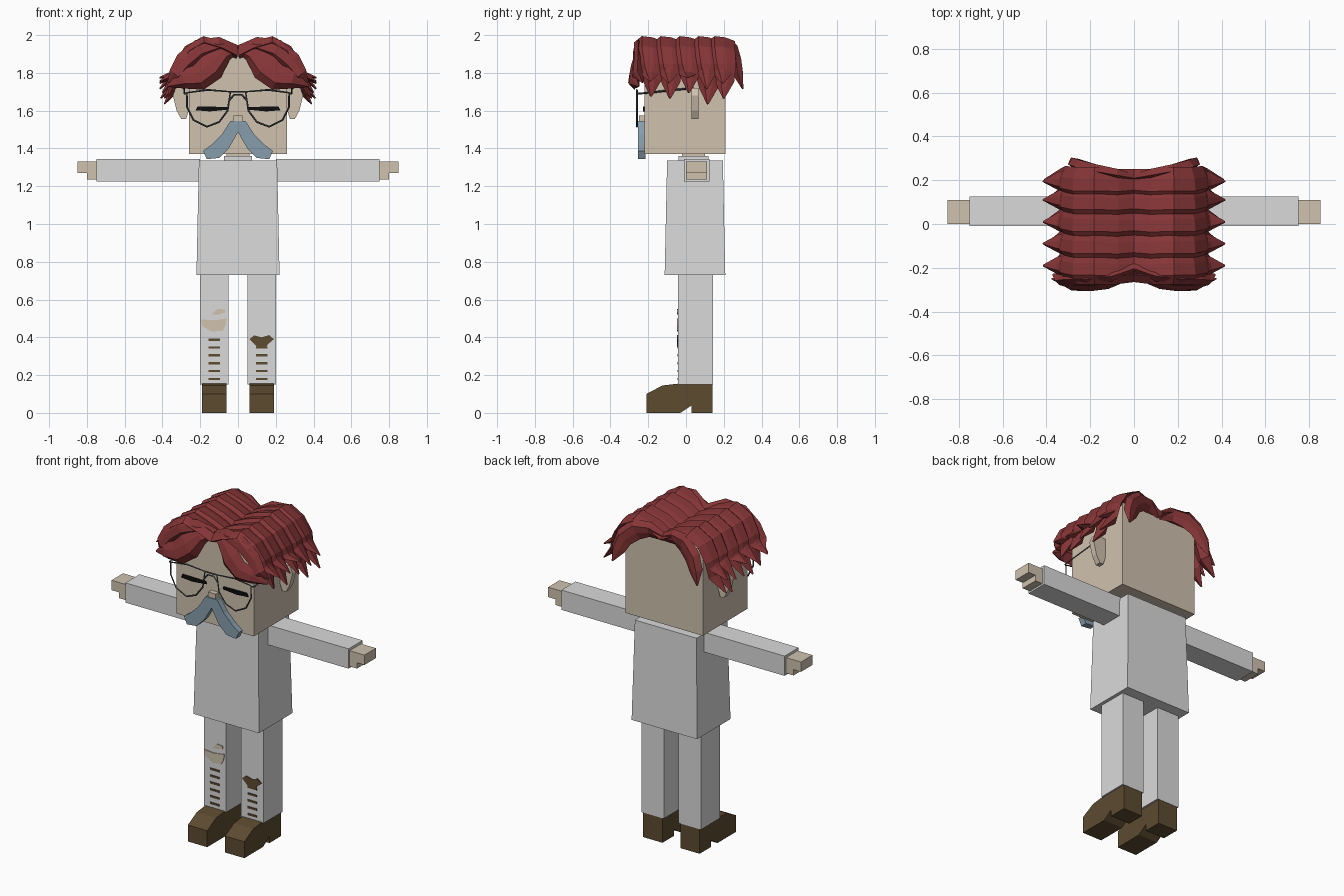
import bpy, bmesh
from mathutils import Vector

cube = bpy.data.objects.get("Cube")
if cube:
    bpy.data.objects.remove(cube, do_unlink=True)


def material(name, rgb):
    m = bpy.data.materials.new(name)
    m.use_nodes = True
    m.diffuse_color = (*rgb, 1)
    m.node_tree.nodes["Principled BSDF"].inputs["Base Color"].default_value = (*rgb, 1)
    return m


GREY = material("light grey cloth", (0.7, 0.7, 0.7))
SKIN = material("skin", (0.63, 0.54, 0.43))
HAIR = material("red hair", (0.24, 0.036, 0.038))
BROWN = material("brown leather", (0.11, 0.07, 0.03))
BLUE = material("blue grey moustache", (0.24, 0.34, 0.41))
FRAME = material("dark frame metal", (0.06, 0.07, 0.075))
BLACK = material("black", (0.004, 0.004, 0.004))


def finish(name, bm, mat):
    bmesh.ops.recalc_face_normals(bm, faces=bm.faces)
    me = bpy.data.meshes.new(name)
    bm.to_mesh(me)
    bm.free()
    me.materials.append(mat)
    ob = bpy.data.objects.new(name, me)
    bpy.context.collection.objects.link(ob)
    return ob


def loft(bm, rings):
    """Skin a list of equal closed rings and cap both ends."""
    rows = [[bm.verts.new(p) for p in ring] for ring in rings]
    n = len(rows[0])
    for a, b in zip(rows, rows[1:]):
        for i in range(n):
            j = (i + 1) % n
            bm.faces.new((a[i], a[j], b[j], b[i]))
    bm.faces.new(rows[0][::-1])
    bm.faces.new(rows[-1])


def prism(name, mat, pts, lo, hi, axis="y", side=1):
    """Extrude an outline; axis y takes (x, z) points, axis x takes (y, z)."""
    bm = bmesh.new()
    if axis == "y":
        rings = [[(side * x, d, z) for x, z in pts] for d in (lo, hi)]
    else:
        rings = [[(side * d, y, z) for y, z in pts] for d in (lo, hi)]
    loft(bm, rings)
    return finish(name, bm, mat)


def box(name, mat, x, y, z, side=1, flare=0.0):
    """Box from ranges; flare widens the bottom."""
    rings = []
    for h, f in ((z[0], flare), (z[1], 0)):
        rings.append([(side * a, b, h) for a, b in
                      ((x[0] - f, y[0] - f), (x[1] + f, y[0] - f),
                       (x[1] + f, y[1] + f), (x[0] - f, y[1] + f))])
    bm = bmesh.new()
    loft(bm, rings)
    return finish(name, bm, mat)


def wire(name, pts, side=1, closed=False):
    cu = bpy.data.curves.new(name, "CURVE")
    cu.dimensions = "3D"
    cu.bevel_depth = 0.005
    cu.bevel_resolution = 0
    sp = cu.splines.new("POLY")
    sp.points.add(len(pts) - 1)
    for p, (x, y, z) in zip(sp.points, pts):
        p.co = (side * x, y, z, 1)
    sp.use_cyclic_u = closed
    cu.materials.append(FRAME)
    ob = bpy.data.objects.new(name, cu)
    bpy.context.collection.objects.link(ob)


SECTION = ((-1, -0.1), (-0.45, 0.9), (0.3, 0.7), (1, 0.1), (0, -0.9))


def lock(name, pts, widths, thick, across=None, out=None, side=1):
    """Tapered hair lock along a path; give its width or outward direction."""
    pts = [Vector(p) for p in pts]
    rings = []
    for i, p in enumerate(pts):
        t = (pts[min(i + 1, len(pts) - 1)] - pts[max(i - 1, 0)]).normalized()
        w = Vector(across) if across else Vector(out).cross(t).normalized()
        n = t.cross(w) if across else Vector(out)
        h = thick * min(1, widths[i] / max(widths) + 0.25)
        if i == len(pts) - 1:
            h = 0.004
        ring = [p + w * widths[i] * a + n * h * b for a, b in SECTION]
        rings.append([(side * v.x, v.y, v.z) for v in ring])
    bm = bmesh.new()
    loft(bm, rings)
    return finish(name, bm, HAIR)


# Head, neck and torso
box("head", SKIN, (-0.26, 0.26), (-0.22, 0.21), (1.37, 1.89))
box("neck", SKIN, (-0.06, 0.06), (-0.02, 0.1), (1.32, 1.38))
box("collar", GREY, (-0.075, 0.075), (-0.04, 0.12), (1.33, 1.36))
box("torso", GREY, (-0.207, 0.207), (-0.1, 0.195), (0.73, 1.335), flare=0.013)

# Face
box("nose", SKIN, (-0.025, 0.025), (-0.25, -0.21), (1.54, 1.575))
EAR = ((0.255, 1.72), (0.33, 1.72), (0.345, 1.68), (0.325, 1.6),
       (0.3, 1.555), (0.275, 1.555), (0.255, 1.62))
EYE = ((0.055, 1.605), (0.06, 1.62), (0.215, 1.622), (0.225, 1.602), (0.15, 1.596))
TASH = ((0, 1.545), (0.04, 1.545), (0.085, 1.475), (0.14, 1.42), (0.185, 1.387),
        (0.165, 1.343), (0.1, 1.35), (0.05, 1.4), (0.02, 1.45), (0, 1.487))
LENS = ((0.04, 1.7), (0.16, 1.71), (0.27, 1.695), (0.27, 1.62), (0.235, 1.55),
        (0.165, 1.515), (0.1, 1.54), (0.055, 1.6))
wire("glasses_bridge", [(-0.04, -0.26, 1.7), (0.04, -0.26, 1.7)])
wire("glasses_lower_bridge", [(-0.045, -0.26, 1.655), (-0.02, -0.26, 1.685),
                              (0.02, -0.26, 1.685), (0.045, -0.26, 1.655)])

# Shoe outline with raised arch and heel
SHOE = ((-0.21, 0), (-0.21, 0.1), (-0.125, 0.145), (-0.04, 0.155), (0.14, 0.155),
        (0.14, 0), (0.03, 0), (0.03, 0.04), (-0.03, 0))

# Side hair: y centre, tip drop, tip reach
ROWS = ((-0.2, 0.0, 0.37), (-0.1, 0.01, 0.39), (0.0, -0.02, 0.4),
        (0.1, 0.04, 0.39), (0.185, 0.01, 0.41))

for label, s in (("left", 1), ("right", -1)):
    prism(label + "_ear", SKIN, EAR, 0.03, 0.065, side=s)
    prism(label + "_closed_eye", BLACK, EYE, -0.227, -0.219, side=s)
    prism(label + "_moustache", BLUE, TASH, -0.255, -0.215, side=s)
    wire(label + "_lens_rim", [(x, -0.26, z) for x, z in LENS], s, True)
    wire(label + "_temple", [(0.27, -0.26, 1.69), (0.285, -0.25, 1.69),
                             (0.285, 0.04, 1.72)], s)

    # Limbs
    box(label + "_sleeve", GREY, (0.2, 0.75), (-0.01, 0.125), (1.225, 1.345), s)
    box(label + "_hand", SKIN, (0.74, 0.85), (0, 0.11), (1.27, 1.33), s)
    box(label + "_palm", SKIN, (0.74, 0.8), (0, 0.11), (1.235, 1.27), s)
    box(label + "_leg", GREY, (0.05, 0.2), (-0.042, 0.142), (0.15, 0.75), s)
    prism(label + "_shoe", BROWN, SHOE, 0.06, 0.19, "x", s)

    # Hair over the top and sides
    for k, (y, drop, reach) in enumerate(ROWS):
        path = [(0, y, 1.895), (0.08, y - 0.005, 1.935), (0.18, y, 1.965),
                (0.26, y, 1.92), (0.31, y + 0.01, 1.84),
                (0.33, y + 0.02, 1.76 - drop), (reach, y + 0.015, 1.675 - drop)]
        lock(f"{label}_side_lock_{k + 1}", path,
             (0.065, 0.07, 0.075, 0.075, 0.07, 0.05, 0.005), 0.033,
             across=(0, 1, 0), side=s)
        tuft = [(0.29, y, 1.86), (0.34, y + 0.01, 1.79), (0.415, y + 0.01, 1.755 - drop)]
        lock(f"{label}_tuft_{k + 1}", tuft, (0.04, 0.045, 0.004), 0.025,
             across=(0, 1, 0), side=s)

    # Parted fringe and the locks behind the head
    lock(label + "_fringe_lock",
         [(0, -0.22, 1.925), (0.07, -0.245, 1.905), (0.14, -0.265, 1.83),
          (0.21, -0.275, 1.775), (0.29, -0.275, 1.765), (0.375, -0.25, 1.73)],
         (0.015, 0.045, 0.075, 0.07, 0.05, 0.005), 0.035, out=(0, -1, 0), side=s)
    lock(label + "_upper_fringe_lock",
         [(0, -0.2, 1.925), (0.1, -0.235, 1.95), (0.2, -0.25, 1.925),
          (0.28, -0.25, 1.86), (0.33, -0.255, 1.79), (0.37, -0.23, 1.75)],
         (0.02, 0.04, 0.055, 0.055, 0.04, 0.005), 0.035, out=(0, -1, 0), side=s)
    lock(label + "_back_lock",
         [(0, 0.21, 1.9), (0.08, 0.225, 1.93), (0.16, 0.245, 1.92),
          (0.23, 0.265, 1.86), (0.26, 0.275, 1.79), (0.285, 0.3, 1.715)],
         (0.025, 0.045, 0.06, 0.055, 0.045, 0.005), 0.03, out=(0, 1, 0), side=s)

    # Stitches down each shin
    for k in range(6 if s < 0 else 5):
        z = 0.18 + 0.0415 * k
        box(f"{label}_stitch_{k + 1}", BROWN, (0.095, 0.157), (-0.046, -0.04),
            (z - 0.006, z + 0.006), s)

# Torn trouser patches
prism("right_knee_tear", SKIN, ((-0.195, 0.495), (-0.13, 0.49), (-0.06, 0.5),
      (-0.065, 0.465), (-0.08, 0.435), (-0.14, 0.43), (-0.19, 0.46)), -0.047, -0.04)
prism("right_small_tear", SKIN, ((-0.14, 0.52), (-0.11, 0.55), (-0.07, 0.548),
      (-0.07, 0.53), (-0.1, 0.522)), -0.047, -0.04)
prism("left_shin_tear", BROWN, ((0.06, 0.39), (0.085, 0.41), (0.125, 0.4),
      (0.165, 0.412), (0.19, 0.39), (0.16, 0.365), (0.15, 0.35), (0.1, 0.35)),
      -0.047, -0.04)
